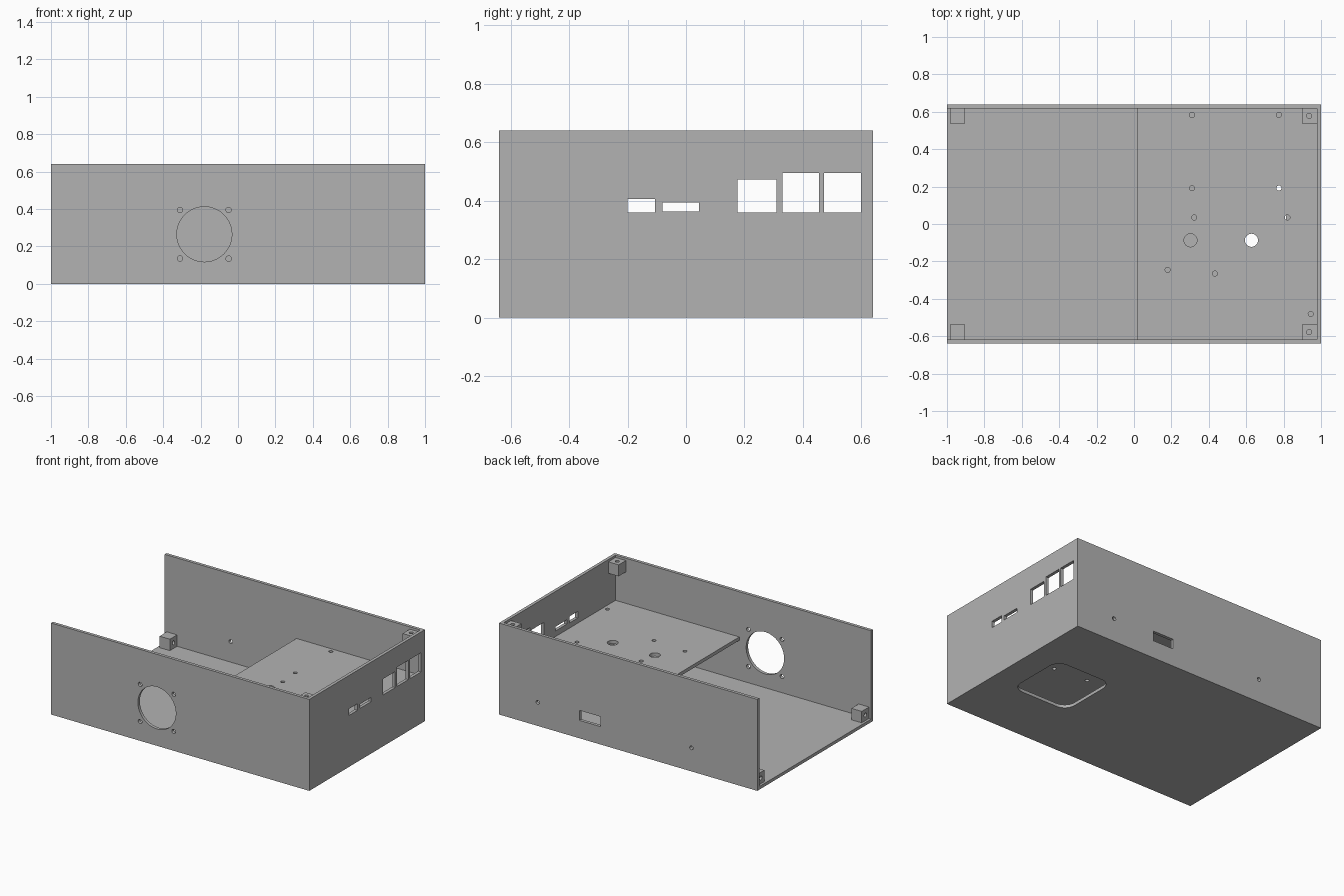
import bpy, bmesh, math
from mathutils import Matrix, Vector

if "Cube" in bpy.data.objects:
    bpy.data.objects.remove(bpy.data.objects["Cube"])

T = 0.022            # wall thickness
HX, HY, H = 1.0, 0.64, 0.64
R_SCREW = 0.0135

grey = bpy.data.materials.new("plain grey")
grey.diffuse_color = (0.45, 0.45, 0.45, 1)
grey.use_nodes = True
grey.node_tree.nodes["Principled BSDF"].inputs["Base Color"].default_value = grey.diffuse_color


def box(bm, x0, x1, y0, y1, z0, z1):
    m = Matrix.Translation(((x0 + x1) / 2, (y0 + y1) / 2, (z0 + z1) / 2)) @ \
        Matrix.Diagonal((x1 - x0, y1 - y0, z1 - z0, 1))
    return bmesh.ops.create_cube(bm, size=1, matrix=m)["verts"]


def drill(bm, centre, axis, r, length, sides=32):
    rot = Vector((0, 0, 1)).rotation_difference(Vector(axis)).to_matrix().to_4x4()
    bmesh.ops.create_cone(bm, cap_ends=True, segments=sides, radius1=r, radius2=r,
                          depth=length, matrix=Matrix.Translation(centre) @ rot)


def to_object(bm, name):
    me = bpy.data.meshes.new(name)
    bmesh.ops.recalc_face_normals(bm, faces=bm.faces)
    bm.to_mesh(me)
    bm.free()
    me.materials.append(grey)
    ob = bpy.data.objects.new(name, me)
    bpy.context.collection.objects.link(ob)
    return ob


def cut(ob, bm):
    cutter = to_object(bm, "cutter")
    cutter.hide_render = True
    mod = ob.modifiers.new("cut", 'BOOLEAN')
    mod.operation, mod.solver, mod.object = 'DIFFERENCE', 'EXACT', cutter
    bpy.context.view_layer.objects.active = ob
    bpy.ops.object.modifier_apply(modifier=mod.name)
    bpy.data.objects.remove(cutter)


def smooth(ob):
    bpy.ops.object.select_all(action='DESELECT')
    ob.select_set(True)
    bpy.context.view_layer.objects.active = ob
    bpy.ops.object.shade_smooth_by_angle(angle=math.radians(30))


# Case: floor, front, back and right walls; open at the top and left
bm = bmesh.new()
box(bm, -HX, HX, -HY, HY, 0, H)
case = to_object(bm, "case")
bm = bmesh.new()
box(bm, -HX - 0.2, HX - T, -HY + T, HY - T, T, H + 0.2)
cut(case, bm)

bm = bmesh.new()
# Fan opening with four screw holes in the front wall
fx, fz = -0.18, 0.265
drill(bm, (fx, -HY, fz), (0, 1, 0), 0.147, 0.1, 96)
for sx in (-1, 1):
    for sz in (-1, 1):
        drill(bm, (fx + sx * 0.13, -HY, fz + sz * 0.13), (0, 1, 0), 0.0145, 0.1)
# Switch slot and two screw holes in the back wall
box(bm, 0.215, 0.377, HY - 0.05, HY + 0.05, 0.125, 0.195)
for x in (-0.49, 0.70):
    drill(bm, (x, HY, 0.165), (0, 1, 0), R_SCREW, 0.1)
# Port openings in the right wall
for y0, y1, z0, z1 in ((-0.2, -0.106, 0.36, 0.406), (-0.08, 0.045, 0.363, 0.393),
                       (0.176, 0.31, 0.36, 0.472), (0.33, 0.455, 0.36, 0.495),
                       (0.473, 0.598, 0.36, 0.495)):
    box(bm, HX - 0.05, HX + 0.05, y0, y1, z0, z1)
# Rounded vent opening in the floor
verts = box(bm, 0.372, 0.812, -0.22, 0.22, -0.05, 0.06)
edges = {e for v in verts for e in v.link_edges
         if abs(e.verts[0].co.z - e.verts[1].co.z) > 0.05}
bmesh.ops.bevel(bm, geom=list(edges), offset=0.08, segments=10, profile=0.5,
                affect='EDGES')
cut(case, bm)
smooth(case)

# Shelf with board mounting holes and two cable holes
bm = bmesh.new()
box(bm, 0.02, HX - T + 0.002, -HY + T - 0.002, HY - T + 0.002, 0.30, 0.324)
shelf = to_object(bm, "shelf")
bm = bmesh.new()
for x, y in ((0.31, 0.583), (0.775, 0.583), (0.31, 0.192), (0.775, 0.192),
             (0.322, 0.035), (0.82, 0.035), (0.18, -0.245), (0.433, -0.265),
             (0.945, -0.48)):
    drill(bm, (x, y, 0.31), (0, 0, 1), R_SCREW, 0.2)
for x in (0.302, 0.628):
    drill(bm, (x, -0.087, 0.31), (0, 0, 1), 0.035, 0.2, 48)
cut(shelf, bm)
smooth(shelf)

# Corner screw blocks: low at the open side, high at the right wall
B, E = 0.08, 0.002
for side, s in (("front", -1), ("back", 1)):
    ya, yb = sorted((s * (HY - T + E), s * (HY - T - B)))
    yc = s * (HY - T - B / 2)
    bm = bmesh.new()
    box(bm, -0.984, -0.984 + B, ya, yb, T - E, T + B)
    low = to_object(bm, side + "_low_block")
    bm = bmesh.new()
    drill(bm, (-0.944, yc, T + B / 2), (1, 0, 0), R_SCREW, 0.2)
    cut(low, bm)
    smooth(low)

    bm = bmesh.new()
    x1 = HX - T
    box(bm, x1 - B, x1 + E, ya, yb, 0.624 - B, 0.624)
    high = to_object(bm, side + "_high_block")
    bm = bmesh.new()
    drill(bm, (x1 - B / 2 - 0.002, yc, 0.58), (0, 0, 1), R_SCREW, 0.2)
    cut(high, bm)
    smooth(high)
